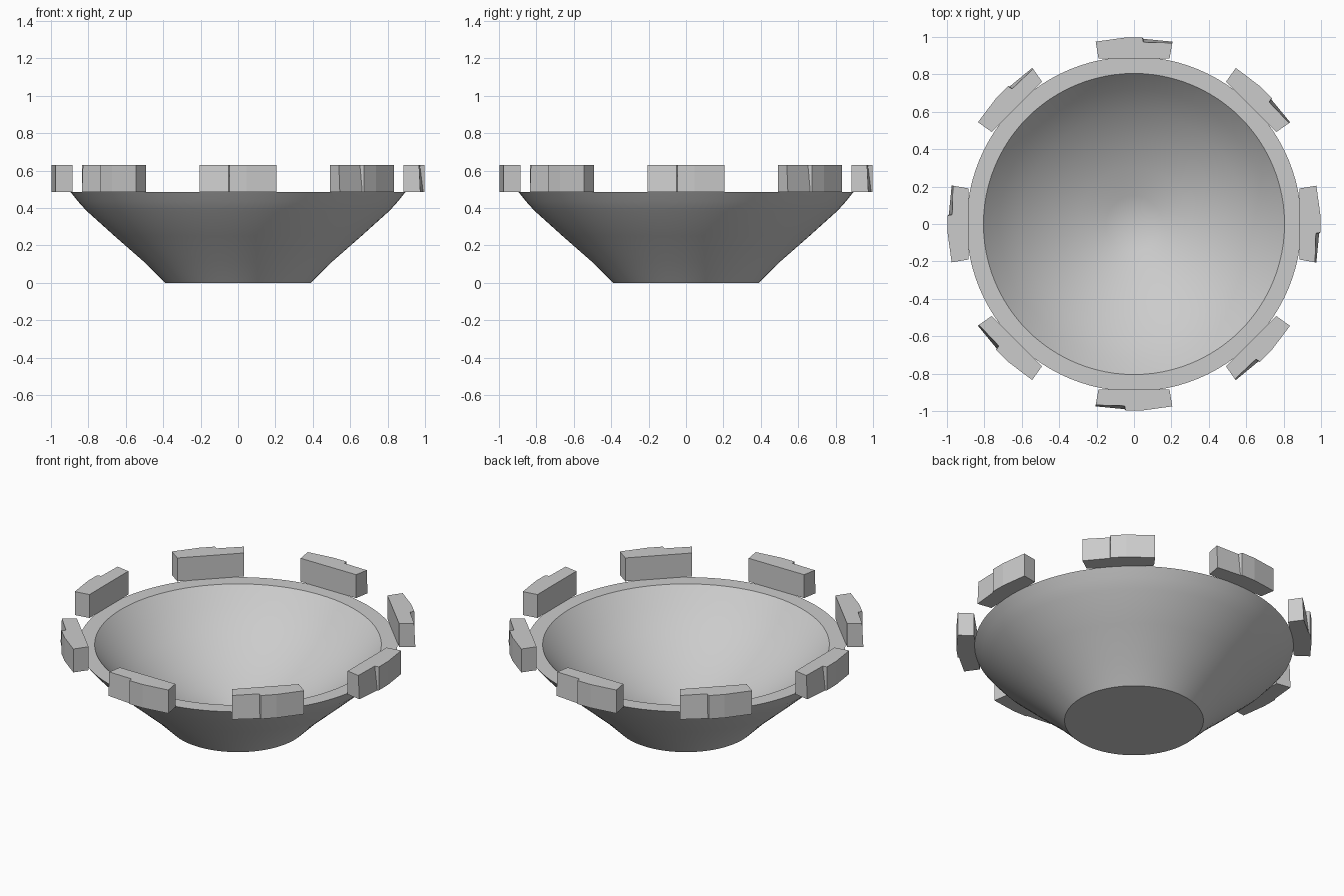
import bpy, bmesh, math
from mathutils import Matrix

cube = bpy.data.objects.get("Cube")
if cube:
    bpy.data.objects.remove(cube, do_unlink=True)

# Single grey finish
GREY = (0.6, 0.6, 0.6, 1)
grey = bpy.data.materials.new("plain grey")
grey.use_nodes = True
grey.diffuse_color = GREY
grey.node_tree.nodes["Principled BSDF"].inputs["Base Color"].default_value = GREY

RIM_Z, TOP_Z, SEGMENTS = 0.485, 0.63, 96


def add_object(name, bm):
    bmesh.ops.recalc_face_normals(bm, faces=bm.faces)
    mesh = bpy.data.meshes.new(name)
    bm.to_mesh(mesh)
    bm.free()
    mesh.materials.append(grey)
    obj = bpy.data.objects.new(name, mesh)
    bpy.context.collection.objects.link(obj)
    return obj


# Bowl: a closed profile spun about z, from underside to hollow centre
profile = [(0, 0), (0.39, 0), (0.5, 0.11), (0.66, 0.25), (0.81, 0.385), (0.855, 0.435),
           (0.895, RIM_Z), (0.805, RIM_Z), (0.72, 0.39), (0.6, 0.285), (0.45, 0.185),
           (0.3, 0.11), (0.15, 0.055), (0, 0.01)]
bm = bmesh.new()
verts = [bm.verts.new((r, 0, z)) for r, z in profile]
edges = [bm.edges.new(pair) for pair in zip(verts, verts[1:])]
bmesh.ops.spin(bm, geom=verts + edges, cent=(0, 0, 0), axis=(0, 0, 1),
               angle=math.tau, steps=SEGMENTS)
bmesh.ops.remove_doubles(bm, verts=bm.verts, dist=0.0005)
bowl = add_object("bowl", bm)
bpy.context.view_layer.objects.active = bowl
bowl.select_set(True)
bpy.ops.object.shade_smooth_by_angle(angle=math.radians(30))

# Rim blocks: (sideways, outward distance at bottom, outward distance at top)
outline = [(-0.19, 0.885, 0.885), (-0.205, 0.975, 0.968), (-0.05, 0.99, 0.972),
           (-0.045, 0.997, 0.997), (0.045, 0.997, 0.997), (0.205, 0.975, 0.975),
           (0.19, 0.885, 0.885)]
for i in range(8):
    bm = bmesh.new()
    low = [bm.verts.new((x, -b, RIM_Z)) for x, b, t in outline]
    high = [bm.verts.new((x, -t, TOP_Z)) for x, b, t in outline]
    bm.faces.new(low)
    bm.faces.new(high)
    for j in range(len(low)):
        k = (j + 1) % len(low)
        bm.faces.new((low[j], low[k], high[k], high[j]))
    bmesh.ops.transform(bm, matrix=Matrix.Rotation(i * math.tau / 8, 4, "Z"), verts=bm.verts)
    add_object(f"rim_block_{i + 1}", bm)
